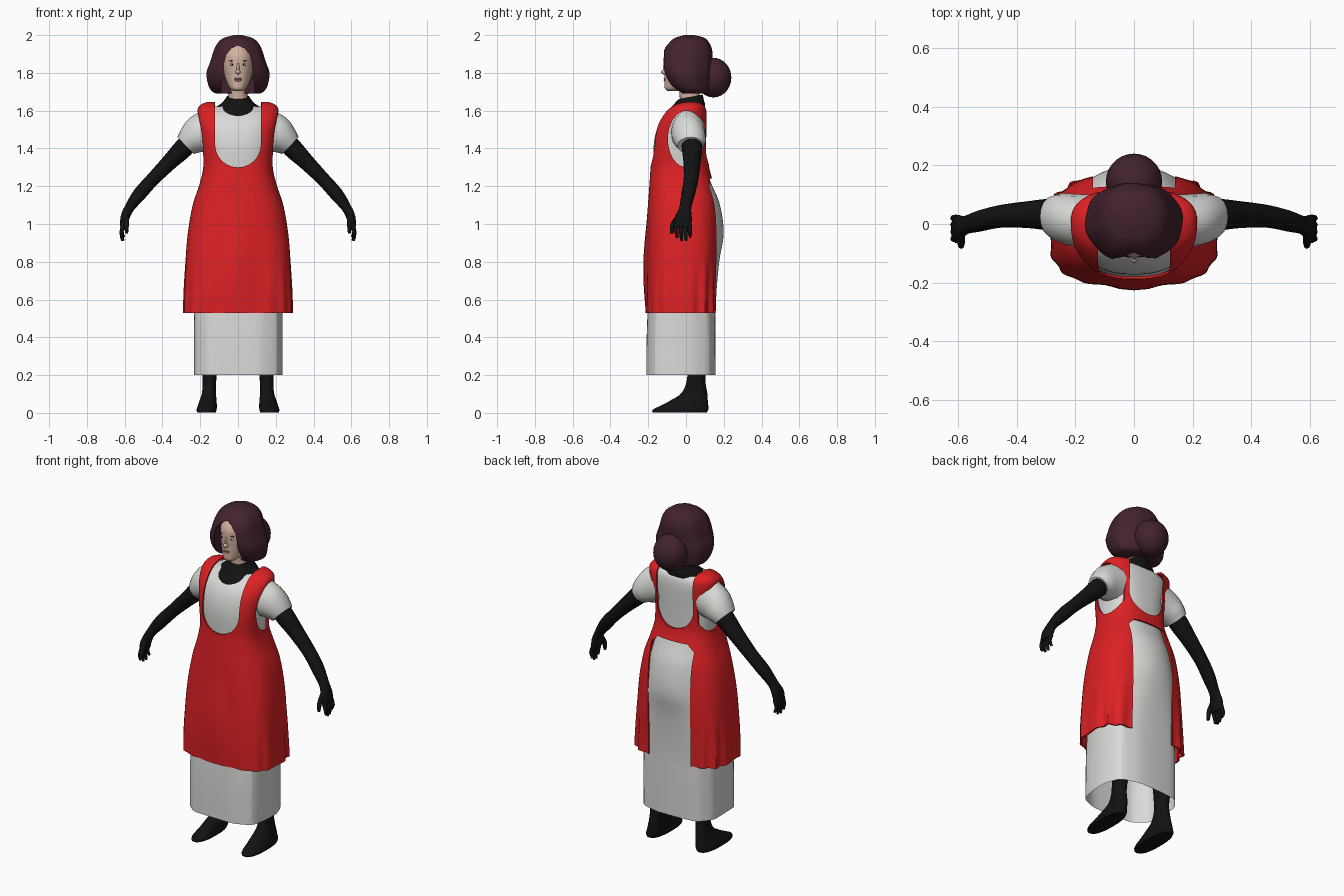
import bpy, bmesh, math
from mathutils import Vector

if "Cube" in bpy.data.objects:
    bpy.data.objects.remove(bpy.data.objects["Cube"])


def material(name, r, g, b):
    m = bpy.data.materials.new(name)
    m.diffuse_color = (r, g, b, 1)
    m.use_nodes = True
    m.node_tree.nodes["Principled BSDF"].inputs["Base Color"].default_value = m.diffuse_color
    return m


RED = material("apron red", .72, .015, .018)
WHITE = material("linen white", .70, .70, .69)
BLACK = material("stocking black", .006, .006, .006)
PLUM = material("hair plum", .055, .016, .027)
SKIN = material("skin", .66, .45, .35)
LIP = material("lip", .42, .2, .17)
EYE = material("eye white", .7, .68, .66)


def apply(ob, kind, **props):
    bpy.context.view_layer.objects.active = ob
    mod = ob.modifiers.new(kind, kind)
    for k, v in props.items():
        setattr(mod, k, v)
    bpy.ops.object.modifier_apply(modifier=mod.name)


def finish(name, bm, mat=None):
    bmesh.ops.recalc_face_normals(bm, faces=bm.faces[:])
    me = bpy.data.meshes.new(name)
    bm.to_mesh(me)
    bm.free()
    ob = bpy.data.objects.new(name, me)
    bpy.context.collection.objects.link(ob)
    if mat:
        me.materials.append(mat)
    return ob


def smooth(ob, angle=40):
    bpy.ops.object.select_all(action='DESELECT')
    ob.select_set(True)
    bpy.context.view_layer.objects.active = ob
    bpy.ops.object.shade_smooth_by_angle(angle=math.radians(angle))


def mirror(ob):
    apply(ob, 'MIRROR', use_axis=(True, False, False), use_mirror_merge=False)


def skin_rings(name, loops, mat, bottom=True, top=True):
    """Bridge a list of point loops into a tube."""
    bm = bmesh.new()
    vs = [[bm.verts.new(p) for p in lp] for lp in loops]
    n = len(vs[0])
    for a, b in zip(vs, vs[1:]):
        for i in range(n):
            j = (i + 1) % n
            bm.faces.new((a[i], a[j], b[j], b[i]))
    if bottom:
        bm.faces.new(vs[0])
    if top:
        bm.faces.new(vs[-1])
    return finish(name, bm, mat)


def spline(rows, k):
    """Catmull-Rom through rows of numbers."""
    out = []
    for i in range(len(rows) - 1):
        p0, p1, p2, p3 = (rows[max(0, min(len(rows) - 1, i + d))] for d in (-1, 0, 1, 2))
        for s in range(k):
            t = s / k
            out.append([.5 * (2 * b + (c - a) * t + (2 * a - 5 * b + 4 * c - d) * t * t
                              + (3 * b - a - 3 * c + d) * t ** 3)
                        for a, b, c, d in zip(p0, p1, p2, p3)])
    return out + [list(rows[-1])]


def loft(name, rows, mat, n=48, k=4, cx=0, ripple=None, tilt=0, **caps):
    """rows: z, half width, front y, back y, squareness [, x shift]."""
    loops = []
    for row in spline(rows, k):
        z, hx, yf, yb, p = row[:5]
        shift = cx + (row[5] if len(row) > 5 else 0)
        lp = []
        for i in range(n):
            t = 2 * math.pi * i / n
            c, s = math.cos(t), math.sin(t)
            g = 1 + (ripple(t, z) if ripple else 0)
            x = hx * g * math.copysign(abs(c) ** (2 / p), c)
            y = (yb - yf) / 2 * g * math.copysign(abs(s) ** (2 / p), s) + (yf + yb) / 2
            lp.append((x + shift, y, z + tilt * y))
        loops.append(lp)
    return skin_rings(name, loops, mat, **caps)


def tube(name, rows, mat, n=16, k=3):
    """rows: x, y, z, radius across, radius along y."""
    pts = spline(rows, k)
    loops = []
    for i, (x, y, z, r, ry) in enumerate(pts):
        a, b = pts[max(i - 1, 0)], pts[min(i + 1, len(pts) - 1)]
        side = Vector((b[0] - a[0], 0, b[2] - a[2])).normalized().cross((0, 1, 0))
        loops.append([Vector((x, y, z)) + side * r * math.cos(u) + Vector((0, ry * math.sin(u), 0))
                      for u in (2 * math.pi * j / n for j in range(n))])
    return skin_rings(name, loops, mat)


def ball(name, loc, size, mat, seg=20):
    bm = bmesh.new()
    bmesh.ops.create_uvsphere(bm, u_segments=seg, v_segments=seg // 2, radius=1)
    bmesh.ops.scale(bm, vec=size, verts=bm.verts)
    bmesh.ops.translate(bm, vec=loc, verts=bm.verts)
    ob = finish(name, bm, mat)
    smooth(ob, 60)
    return ob


def cut(ob, outline, lo, hi, axis='y'):
    """Cut a prism (outline extruded lo..hi along the axis) out of ob."""
    def put(u, v, w):
        return (u, w, v) if axis == 'y' else (w, u, v)
    c = skin_rings("cutter", [[put(u, v, w) for u, v in outline] for w in (lo, hi)], None)
    c.hide_render = True
    apply(ob, 'BOOLEAN', operation='DIFFERENCE', object=c, solver='EXACT')
    bpy.data.objects.remove(c)


# dress: blouse and skirt
blouse = loft("blouse", [(1.24, .168, -.165, .105, 2.5), (1.4, .178, -.172, .106, 2.5),
                         (1.5, .19, -.155, .108, 2.5), (1.56, .195, -.125, .107, 2.5),
                         (1.6, .18, -.085, .1, 2.4), (1.622, .14, -.05, .085, 2.2)], WHITE)
smooth(blouse)


def folds(t, z):
    return .012 * math.sin(9 * t + 1) * max(0, min(1, (1.1 - z) / .5))


skirt = loft("skirt", [(.2, .233, -.21, .155, 3.4), (.4, .233, -.208, .156, 3.4),
                       (.6, .233, -.2, .158, 3.2), (.8, .23, -.188, .175, 2.5),
                       (.95, .215, -.18, .199, 2.1), (1.1, .195, -.172, .18, 2.1),
                       (1.2, .175, -.168, .14, 2.3), (1.28, .168, -.165, .106, 2.5)],
             WHITE, ripple=folds, bottom=False)
smooth(skirt, 20)

sleeve = tube("sleeve", [(.13, .01, 1.50, .115, .09), (.20, .012, 1.475, .105, .09),
                         (.245, .02, 1.445, .082, .085), (.278, .025, 1.415, .062, .07)], WHITE)
mirror(sleeve)
smooth(sleeve)


# apron: closed shell, then neck, armhole and back openings are cut
def ruffle(t, z):
    w = max(0, (.85 - z) / .32)
    back = 2.2 if math.sin(t) > .2 else 1
    point = .08 * math.exp(-((t - 1.5 * math.pi) / .12) ** 2) * math.exp(-((z - .8) / .2) ** 2)
    return .016 * w * back * math.sin(15 * t) + point


apron = loft("apron", [(.53, .288, -.208, .163, 3.2), (.65, .286, -.212, .165, 3.1),
                       (.8, .278, -.21, .17, 3), (.95, .266, -.206, .174, 2.8),
                       (1.1, .24, -.2, .17, 2.6), (1.2, .207, -.194, .15, 2.6),
                       (1.3, .184, -.188, .123, 2.6), (1.4, .191, -.187, .121, 2.6),
                       (1.5, .205, -.17, .122, 2.6), (1.56, .215, -.142, .122, 2.6),
                       (1.61, .213, -.1, .115, 2.6), (1.635, .192, -.06, .095, 2.4),
                       (1.645, .165, -.02, .065, 2.2)], RED, n=96, ripple=ruffle, bottom=False)
apply(apron, 'SOLIDIFY', thickness=.009, offset=-1)


def u_shape(bottom, w):
    arc = [(w * math.cos(a), bottom + w + w * math.sin(a))
           for a in (math.pi + math.pi * i / 20 for i in range(21))]
    return arc + [(w + .004, 1.8), (-w - .004, 1.8)]


armhole = [(.004 + .1 * math.cos(a), 1.45 + .15 * math.sin(a))
           for a in (2 * math.pi * i / 32 for i in range(32))]
cut(apron, u_shape(1.3, .121), -1, .05)
cut(apron, u_shape(1.31, .119), .03, 1)
cut(apron, armhole, .14, .6, 'x')
cut(apron, armhole, -.6, -.14, 'x')
cut(apron, [(-.14, .3), (.14, .3), (.14, 1.2), (.1, 1.24), (-.1, 1.24), (-.14, 1.2)], .06, 1)
smooth(apron)

# black collar, arms, hands
collar = loft("collar", [(1.59, .128, -.118, .1, 2), (1.615, .118, -.105, .1, 2),
                         (1.637, .085, -.075, .095, 2), (1.668, .06, -.042, .088, 2)],
              BLACK, n=32, tilt=.2)
smooth(collar)

arm = tube("arm", [(.22, .03, 1.475, .05, .055), (.29, .032, 1.4, .052, .054),
                   (.36, .032, 1.33, .043, .046), (.45, .027, 1.238, .036, .039),
                   (.52, .012, 1.16, .036, .037), (.575, -.004, 1.085, .026, .032),
                   (.598, -.015, 1.035, .024, .046), (.608, -.018, .985, .017, .047)], BLACK)
mirror(arm)
smooth(arm, 60)
for i, (y, tip) in enumerate([(-.05, .925), (-.026, .91), (-.003, .912), (.02, .93)]):
    f = tube("finger", [(.604, y, 1.0, .012, .012), (.616, y, .96, .011, .011),
                        (.616 - .004 * i, y + .003, tip, .007, .007)], BLACK, n=8)
    mirror(f)
    smooth(f, 60)
thumb = tube("thumb", [(.592, -.03, 1.05, .016, .02), (.59, -.066, 1.0, .013, .016),
                       (.59, -.075, .95, .008, .009)], BLACK, n=8)
mirror(thumb)
smooth(thumb, 60)

# legs with feet
leg = loft("leg", [(.003, .05, -.178, .11, 2.4, .017), (.018, .053, -.175, .118, 2.4, .016),
                   (.04, .05, -.13, .118, 2.2, .012), (.07, .044, -.075, .115, 2.2, .008),
                   (.11, .037, -.02, .112, 2, .003), (.2, .037, .008, .102, 2, 0),
                   (.4, .055, 0, .13, 2, -.01), (.62, .055, -.04, .1, 2, -.03)],
           BLACK, n=24, k=3, cx=.15)
mirror(leg)
smooth(leg, 50)

# head
head = loft("head", [(1.705, .022, -.1, -.04, 2), (1.718, .042, -.112, 0, 2),
                     (1.75, .06, -.113, .05, 2), (1.8, .075, -.113, .08, 2),
                     (1.85, .08, -.115, .08, 2), (1.9, .077, -.11, .08, 2),
                     (1.945, .055, -.078, .06, 2)], SKIN, n=32)
smooth(head, 60)
neck = loft("neck", [(1.64, .052, -.033, .075, 2), (1.7, .05, -.035, .07, 2),
                     (1.76, .05, -.05, .06, 2)], SKIN, n=24)
smooth(neck)
ball("nose", (0, -.115, 1.805), (.013, .018, .013), SKIN)
ball("nose_bridge", (0, -.112, 1.825), (.008, .01, .03), SKIN)
ball("upper_lip", (0, -.112, 1.769), (.021, .006, .005), LIP, 12)
ball("lower_lip", (0, -.112, 1.761), (.018, .006, .006), LIP, 12)
for s in (-1, 1):
    ball("eye", (s * .031, -.106, 1.844), (.013, .005, .006), EYE, 12)
    ball("pupil", (s * .031, -.1095, 1.844), (.005, .003, .005), BLACK, 12)
    ball("eyebrow", (s * .033, -.106, 1.864), (.018, .004, .003), PLUM, 12)
    ball("ear", (s * .084, -.03, 1.8), (.012, .02, .03), SKIN, 12)

# bobbed hair with a face opening and a bun
hair = loft("hair", [(1.69, .115, -.035, .12, 2), (1.705, .14, -.06, .13, 2.1),
                     (1.74, .158, -.098, .135, 2.2), (1.8, .166, -.124, .14, 2.2),
                     (1.86, .146, -.132, .14, 2.2), (1.92, .127, -.12, .138, 2.2),
                     (1.96, .106, -.09, .122, 2.2), (1.985, .075, -.06, .098, 2),
                     (2.0, .02, -.01, .045, 2)], PLUM, n=64,
            ripple=lambda t, z: .012 * math.sin(8 * t) - .06 * math.exp(-((t - 1.5 * math.pi) / .15) ** 2))
half = [(.035, 1.93), (.063, 1.895), (.074, 1.85), (.077, 1.8), (.086, 1.74), (.1, 1.6)]
cut(hair, [(0, 1.945)] + half + [(-x, z) for x, z in reversed(half)], -1, -.02)
smooth(hair, 45)
ball("hair_bun", (0, .145, 1.775), (.096, .095, .105), PLUM, 28)
